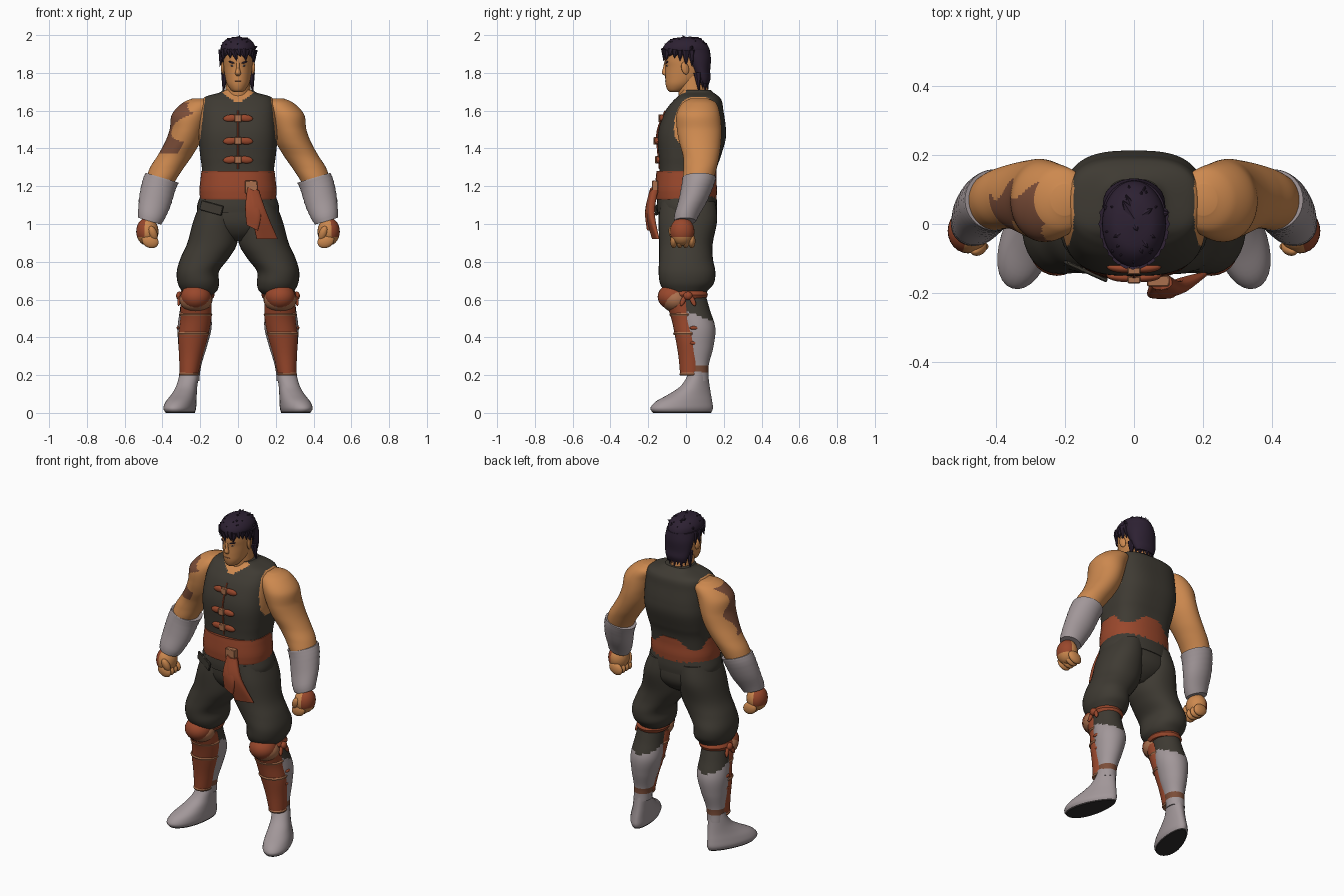
import bpy, bmesh, math, random
from mathutils import Matrix, Vector, Euler

cube = bpy.data.objects.get("Cube")
if cube:
    bpy.data.objects.remove(cube, do_unlink=True)
random.seed(4)

COLOURS = {
    "skin": (.61, .25, .078), "dark_cloth": (.049, .043, .033), "leather": (.32, .064, .025),
    "linen_wrap": (.36, .31, .32), "hair_black": (.026, .015, .032), "tan_trim": (.4, .16, .075),
    "scar_brown": (.2, .075, .04), "sole": (.03, .026, .026), "eye_white": (.55, .45, .38),
}
MATERIALS = {}
for label, rgb in COLOURS.items():
    mat = bpy.data.materials.new(label)
    mat.use_nodes = True
    mat.diffuse_color = (*rgb, 1)
    shader = next(n for n in mat.node_tree.nodes if n.type == "BSDF_PRINCIPLED")
    shader.inputs["Base Color"].default_value = (*rgb, 1)
    shader.inputs["Roughness"].default_value = .8
    MATERIALS[label] = mat


def finish(bm, name, colours, rule=None):
    """Shade, colour by rule, scale centimetres to units and link the part."""
    bmesh.ops.recalc_face_normals(bm, faces=bm.faces)
    bm.normal_update()
    for face in bm.faces:
        face.smooth = True
        if rule:
            face.material_index = int(rule(face.calc_center_median(), face.normal))
    for edge in bm.edges:
        edge.smooth = edge.calc_face_angle(0) < .65
    bmesh.ops.scale(bm, vec=Vector((.01, .01, .01)), verts=bm.verts)
    mesh = bpy.data.meshes.new(name)
    bm.to_mesh(mesh)
    bm.free()
    for colour in colours.split():
        mesh.materials.append(MATERIALS[colour])
    bpy.context.scene.collection.objects.link(bpy.data.objects.new(name, mesh))


def spline(a, b, c, d, t):
    """Smooth value between b and c."""
    return b + .5 * t * (c - a + t * (2*a - 5*b + 4*c - d + t * (3 * (b - c) + d - a)))


def loft(name, colours, rings, rule=None, s=1, turn=0, power=2, taper=0, ridge=0, slant=0, segs=32, steps=5):
    """Skin smooth level sections given as (x, y, z, x radius, y radius)."""
    bm = bmesh.new()
    padded = [rings[0], *rings, rings[-1]]
    sections = []
    for k in range(len(rings) - 1):
        for j in range(steps):
            sections.append([spline(*v, j / steps) for v in zip(*padded[k:k + 4])])
    sections.append(rings[-1])
    spin = Matrix.Rotation(math.radians(turn), 3, "Z")
    loops = []
    for k, (x, y, z, rx, ry) in enumerate(sections):
        swell = 1 + ridge * (k % 2)
        loop = []
        for i in range(segs):
            a = math.tau * i / segs
            u, v = [math.copysign(abs(w) ** (2 / power), w) for w in (math.cos(a), math.sin(a))]
            p = spin @ Vector((rx * swell * u * (1 - taper * v), ry * swell * v, 0))
            loop.append(bm.verts.new((s * (x + p.x), y + p.y, z + slant * p.x)))
        loops.append(loop)
    for low, high in zip(loops, loops[1:]):
        for i in range(segs):
            j = (i + 1) % segs
            bm.faces.new((low[i], low[j], high[j], high[i]))
    bm.faces.new(loops[0])
    bm.faces.new(loops[-1])
    finish(bm, name, colours, rule)


def place(loc, size, rot, s):
    turn = Euler([math.radians(r) for r in (rot[0], s * rot[1], s * rot[2])]).to_matrix().to_4x4()
    return Matrix.Translation((s * loc[0], loc[1], loc[2])) @ turn @ Matrix.Diagonal((*size, 1))


def ball(name, colours, loc, size, rot=(0, 0, 0), s=1, rule=None):
    bm = bmesh.new()
    bmesh.ops.create_uvsphere(bm, u_segments=24, v_segments=16, radius=1, matrix=place(loc, size, rot, s))
    finish(bm, name, colours, rule)


def box(name, colours, loc, size, rot=(0, 0, 0)):
    bm = bmesh.new()
    bmesh.ops.create_cube(bm, size=2, matrix=place(loc, size, rot, 1))
    bmesh.ops.bevel(bm, geom=bm.edges[:], offset=.3, segments=1, affect="EDGES")
    finish(bm, name, colours)


def band(name, colours, x, y, z, rx, ry, h, s):
    edge = h / 2
    loft(name, colours, [(x, y, z - h, rx - edge, ry - edge), (x, y, z, rx, ry),
                         (x, y, z + h, rx - edge, ry - edge)], s=s, steps=2)


def locks(name, spikes):
    """Pointed hair locks given as (base, tip, radius)."""
    bm = bmesh.new()
    for base, tip, radius in spikes:
        base, tip = Vector(base), Vector(tip)
        way = tip - base
        spot = Matrix.Translation((base + tip) / 2) @ way.to_track_quat("Z", "Y").to_matrix().to_4x4()
        bmesh.ops.create_cone(bm, cap_ends=True, segments=7, radius1=radius, radius2=0,
                              depth=way.length, matrix=spot)
    finish(bm, name, "hair_black")


# Vest, with bare armholes and a narrow open neck
def vest_rule(c, n):
    armhole = c.z > 142 and abs(c.x) > 17.5 + .12 * (166 - c.z)
    slit = abs(c.x) < .9 and c.z > 159
    return armhole or (c.y < 0 and (slit or c.z > 163.5 + .7 * abs(c.x)))


loft("vest", "dark_cloth skin", [
    (0, 0, 112, 18.5, 14), (0, 1, 128, 19, 15), (0, 2, 136, 20, 16.5), (0, 3, 145, 20.8, 18),
    (0, 3.5, 152, 20.6, 17.5), (0, 4.5, 160, 20, 15.3), (0, 6, 165, 19, 13),
    (0, 6.5, 167.5, 17, 10.8), (0, 6, 169.5, 10, 8.6), (0, 5.5, 171, 8, 7.5)],
    vest_rule, power=2.9, segs=128, steps=8)
loft("vest_placket", "leather", [(0, -13.8, 129, .5, .6), (0, -15.2, 145, .5, .6),
                                 (0, -14.2, 152, .5, .6), (0, -10.8, 160, .5, .6)], segs=8)
for label, z, y in (("top", 156, -12.8), ("middle", 144, -15.4), ("bottom", 134, -14.6)):
    for s in (1, -1):
        ball(label + "_fastener_strap", "leather", (4, y, z), (3.9, 1.3, 1.9), (0, 5, 6), s)
    box(label + "_fastener_toggle", "tan_trim", (0, y - .8, z), (1.9, 1, 2))

# Trouser seat, vest hem, waist sash, buckle and hanging tails
loft("trouser_seat", "dark_cloth", [(0, 0, 91, 4, 7), (0, .5, 95, 13, 12), (0, .8, 101, 20.5, 15),
                                    (0, .5, 110, 20, 15)], power=2.3)
loft("vest_hem", "dark_cloth", [(0, .5, 106, 21.5, 15.8), (0, .5, 110, 21.6, 16),
                                (0, .5, 116, 19.5, 15.5)], power=2.3)
box("hem_flap", "dark_cloth", (-14, -13.6, 108.5), (6.5, .6, 2.6), (0, 14, -24))
loft("sash", "leather", [(0, 0, 113, 20, 16), (0, 0, 118, 20.3, 16.3), (0, 0, 123, 19.8, 16),
                         (0, .3, 128, 19.3, 15.8)], power=2.3, ridge=.012, segs=48)
box("sash_buckle", "tan_trim", (7, -16.5, 119.5), (3.2, 1.6, 3.4))
loft("sash_long_tail", "leather", [(8, -17, 118, 3, 2), (11, -19, 106, 4.2, 2),
                                   (15.5, -16, 92, 5.8, 1)], turn=15, power=3)
loft("sash_short_tail", "leather", [(8, -17, 118, 3, 2), (8, -20, 107, 4.2, 1.6), (7.5, -19.8, 98, 3, 1)],
     power=3, slant=-.5)

# Neck, head and face
loft("neck", "skin", [(0, 5, 160, 7.5, 7), (0, 4, 168, 6.8, 8), (0, 3, 182, 6, 7)])
loft("head", "skin", [
    (0, -6, 169.8, 2, 2.4), (0, -5, 171, 3.8, 4.8), (0, -3, 174, 5.8, 7.8), (0, -1, 178, 6.9, 10),
    (0, 0, 183, 7.6, 11), (0, 0, 187, 7.8, 11.5), (0, .5, 192, 7.8, 11), (0, 1, 197, 5, 7)])
loft("nose", "skin", [(0, -10.5, 178.4, 1, .6), (0, -11.2, 179.8, 1.5, 1.6), (0, -11, 182.5, .9, 1.2),
                      (0, -10.8, 186, .8, .6)], segs=12)
ball("mouth", "scar_brown", (0, -10.7, 175.8), (2, .45, .35))
for s, side in ((1, "left"), (-1, "right")):
    ball(side + "_eye", "eye_white", (3.1, -10, 183.8), (1, .35, .4), (0, 0, 18), s)
    ball(side + "_pupil", "hair_black", (3.1, -10.2, 183.8), (.5, .3, .4), s=s)
    ball(side + "_eyebrow", "hair_black", (3.3, -10.2, 185.6), (1.9, .5, .5), (0, -12, 20), s)
    ball(side + "_ear", "skin", (8, -.5, 182.5), (1, 2, 3.4), (15, 0, 15), s)

# Hair: cap, nape, fringe and loose locks
loft("hair_cap", "hair_black", [
    (0, .8, 189.5, 8.3, 11.6), (0, 0, 192.5, 9.2, 12.4), (0, 0, 195.5, 8.4, 10.8),
    (0, 0, 198, 5.8, 7.5), (0, .5, 199, 1.5, 2)])
loft("hair_nape", "hair_black", [
    (0, 9.8, 174, 6, 2.2), (0, 9, 177, 7.4, 4), (0, 7.8, 181, 8.3, 5),
    (0, 6, 187, 9, 7.2), (0, 3, 192, 9, 9.6)])
spikes = []
for i in range(15):
    a = math.radians(15 * i - 105)
    x, y = math.sin(a), -math.cos(a)
    drop = 183 if abs(i - 7) > 5 else (186, 188.5, 187.5)[i % 3]
    spikes.append(((8 * x, 11 * y, 192), (9 * x + random.uniform(-1, 2), 12.4 * y, drop), 2.4))
for i in range(9):
    x = 2 * (i - 4)
    y = 12 - .07 * x * x
    spikes.append(((.85 * x, y - 1.5, 180), (x, y - .5, 168.5 + i % 2 * 3), 2.2))
for i in range(24):
    a = random.uniform(0, math.tau)
    x, y = math.cos(a), math.sin(a)
    h = random.uniform(0, 5)
    spikes.append(((x * (6 - h), y * (8 - h), 191.5 + h),
                   (x * (11 - h), y * (13.2 - h), 194 + h), 3))
spikes.append(((0, 0, 197), (1, -2, 200), 2))
locks("hair_locks", spikes)


# Colour rules for limbs
def scar_rule(c, n):
    wave = 3 * math.cos(.37 * (c.z - 158))
    return c.x < -23 and n.x < .1 and 137 < c.z < 164.5 and abs(c.y - 4 + wave) < 6


def glove_rule(c, n):
    return abs(c.x) > 49 and c.z > 93


def calf_rule(c, n):
    return 2 if 21 < c.z < 25 else c.z > 50 - .4 * (c.y - 10)


for s, side in ((1, "left"), (-1, "right")):
    # Arm, forearm wrap and fist
    loft(side + "_upper_arm", "skin scar_brown", [
        (20, 7, 166.5, 4, 4.5), (21, 7, 164, 8.5, 9), (25, 6.5, 158, 10, 11.5),
        (27, 7, 150, 9.2, 11.8), (29.5, 7.5, 143, 9.3, 11), (33.5, 8, 136, 9.2, 9.6),
        (37.5, 7.5, 130, 9, 8.8), (40.5, 6.5, 124, 8, 8.2), (42, 6, 119, 7, 7)],
        scar_rule, s, segs=80, steps=10)
    loft(side + "_forearm_wrap", "linen_wrap", [
        (40.2, 7, 124.5, 8.7, 8.8), (42, 6, 120, 8.6, 8.4), (44, 3.5, 112, 8.2, 7.5),
        (45.8, .5, 105, 7, 6.5), (46.8, -.5, 101.5, 6, 5.7)], s=s, ridge=.02, slant=.3)
    ball(side + "_fist", "skin leather", (48, -2, 96), (5.9, 6.5, 7.4), s=s, rule=glove_rule)
    for i, finger in enumerate(("index", "middle", "ring", "little")):
        ball(f"{side}_{finger}_finger", "skin", (46.5, 3.2 * i - 6.5, 91), (4.6, 1.9, 3.6), (0, -25, 0), s)
    ball(side + "_thumb", "skin", (45, -7, 95), (2.2, 2, 4.2), (15, 20, 0), s)

    # Baggy trouser leg
    loft(side + "_trouser_leg", "dark_cloth", [
        (10, 1, 112, 9.5, 14.5), (12, 1, 102, 11.5, 15.5), (13.6, 0, 90, 13.2, 14.2),
        (17.6, 0, 82, 12.8, 14.2), (21.2, .5, 75, 11.2, 15), (21, .5, 69, 11, 14.4),
        (20.5, 0, 65, 9.6, 11.8), (21, 0, 62, 7, 9)], s=s, power=2.2)

    # Calf, straps and shoe
    loft(side + "_calf", "linen_wrap dark_cloth scar_brown", [
        (22, 1, 64, 7.5, 9), (22.5, 3.5, 55, 8.2, 9), (23, 6, 45, 9, 9.5), (24, 6, 35, 7.5, 8.5),
        (25, 6, 25, 5.5, 6), (25.5, 6.5, 17, 5, 5.5)], calf_rule, s, segs=48, steps=8)
    for x, z in ((31.5, 45), (30.8, 37)):
        ball(side + "_calf_strap", "leather", (x, 4.5, z), (.9, 2.6, 1), (0, 0, 10), s)
    loft(side + "_shoe", "linen_wrap sole", [
        (30, -2, 0, 6.4, 16), (30.2, -2.2, 2.5, 7.4, 17.2), (29.5, -1, 6, 7, 15.5),
        (28, 2.2, 10, 6, 11.4), (26.8, 4.8, 14, 5.3, 8), (25.8, 6.2, 19, 5.1, 5.8),
        (25.5, 6.3, 22, 5, 5.4)], lambda c, n: c.z < .8, s, turn=17, taper=.2)

    # Shin guard with trim, knee pad and knee tie
    loft(side + "_shin_guard", "leather", [
        (22.2, -3, 59, 8.2, 8), (22.3, -.2, 50, 8.2, 7.6), (23.8, 1.5, 40, 7.8, 7.2),
        (25, 2.4, 30, 6.2, 6.4), (26, 2.5, 20, 4.8, 5.6)], s=s)
    for label, x, y, z, rx, ry in (("upper", 22.3, -.5, 52, 8.7, 8.3), ("middle", 23.6, 1.2, 42, 8.5, 8),
                                   ("lower", 26, 2.5, 20.5, 5.3, 6)):
        band(f"{side}_{label}_guard_trim", "tan_trim", x, y, z, rx, ry, .8, s)
    ball(side + "_knee_trim", "tan_trim", (22.3, -5.3, 60), (8.8, 8, 6.8), s=s)
    ball(side + "_knee_pad", "leather", (22.3, -6.8, 61.5), (8, 8.2, 7), s=s)
    band(side + "_knee_tie", "leather", 21.7, 1.2, 62.5, 9.4, 10.4, 2, s)
    ball(side + "_tie_knot", "leather", (31, 1, 62), (1.8, 2.4, 2.2), s=s)
    for y, tilt in ((-1.5, -25), (3.5, 25)):
        ball(side + "_tie_end", "leather", (31, y, 59.5), (1, 1.3, 3.2), (tilt, -10, 0), s)
